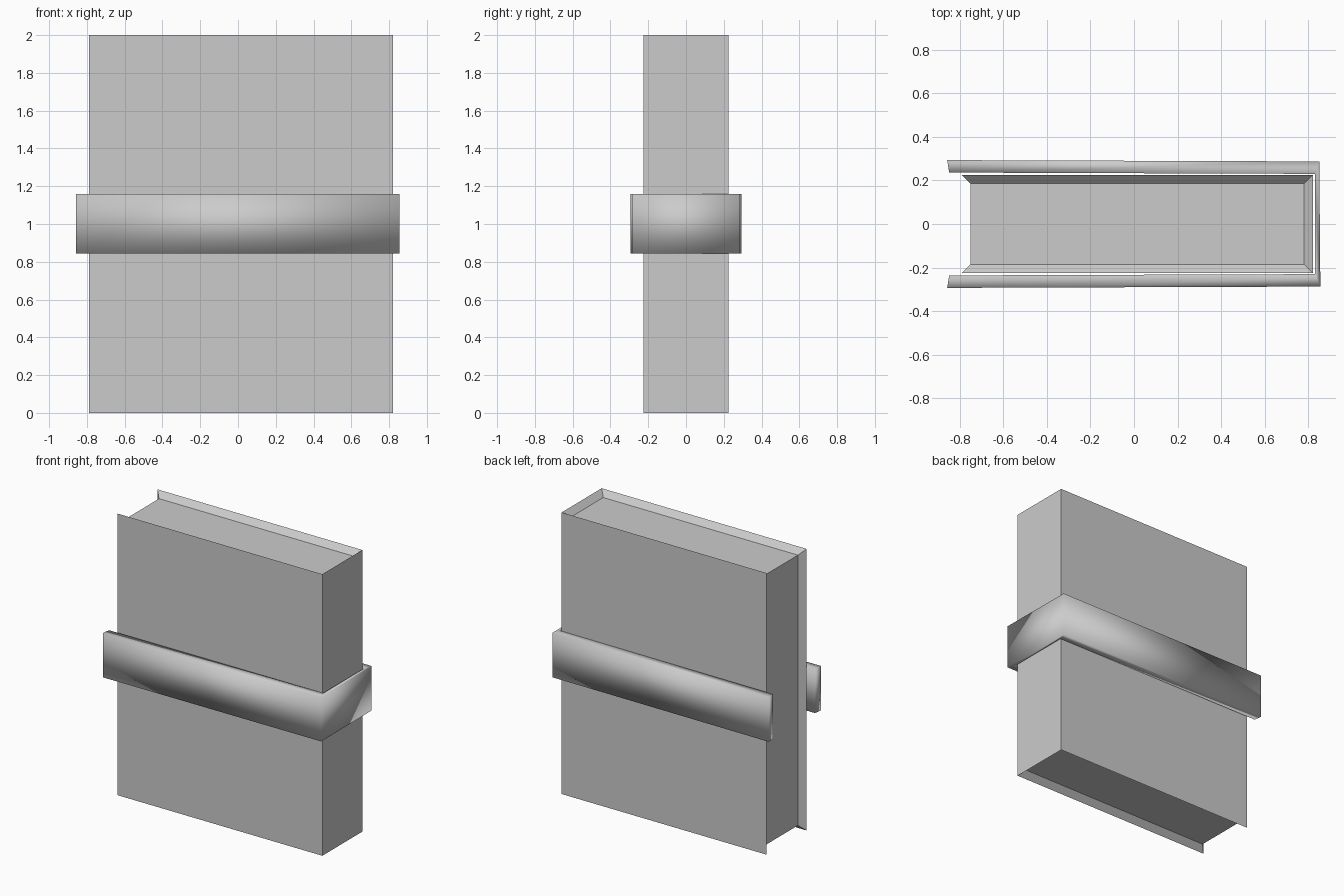
import bpy

if "Cube" in bpy.data.objects:
    bpy.data.objects.remove(bpy.data.objects["Cube"])


def make_mesh(name, verts, faces, smooth=False):
    mesh = bpy.data.meshes.new(name)
    mesh.from_pydata(verts, [], faces)
    mesh.update()
    for p in mesh.polygons:
        p.use_smooth = smooth
    obj = bpy.data.objects.new(name, mesh)
    bpy.context.collection.objects.link(obj)
    return obj


def box_corners(x0, x1, y, z0, z1):
    # bottom ring then top ring, counter-clockwise from left front
    return [(a, b, z) for z in (z0, z1)
            for a, b in ((x0, -y), (x1, -y), (x1, y), (x0, y))]


# Book: outer cover shell (0-7) with knife edges sloping in to the pages (8-15)
verts = box_corners(-0.79, 0.82, 0.225, 0, 2) + box_corners(-0.75, 0.78, 0.185, 0.04, 1.96)
faces = [(0, 1, 5, 4), (1, 2, 6, 5), (2, 3, 7, 6)]            # front, spine, back
faces += [(12, 13, 14, 15), (11, 10, 9, 8), (8, 12, 15, 11)]  # page faces
for a, b in ((0, 1), (1, 2), (2, 3)):                         # bevelled rims
    faces += [(a + 4, b + 4, b + 12, a + 12), (b, a, a + 8, b + 8)]
faces += [(0, 4, 12, 8), (7, 3, 11, 15)]                      # rims on the open side
make_mesh("book", verts, faces)

# Strap: U-shaped band wrapped round the spine, open at the left
outer = [(-0.857, -0.293), (0.855, -0.287), (0.85, 0.287), (-0.857, 0.293)]
inner = [(-0.848, -0.236), (0.83, -0.23), (0.83, 0.23), (-0.848, 0.236)]
verts = [(x, y, z) for z in (0.845, 1.16) for x, y in outer + inner]
faces = [(0, 8, 12, 4), (3, 7, 15, 11)]                       # end caps
for i in range(3):
    j = i + 1
    faces += [(i, j, j + 8, i + 8), (j + 4, i + 4, i + 12, j + 12),
              (i + 8, j + 8, j + 12, i + 12), (j, i, i + 4, j + 4)]
make_mesh("strap", verts, faces, smooth=True)
